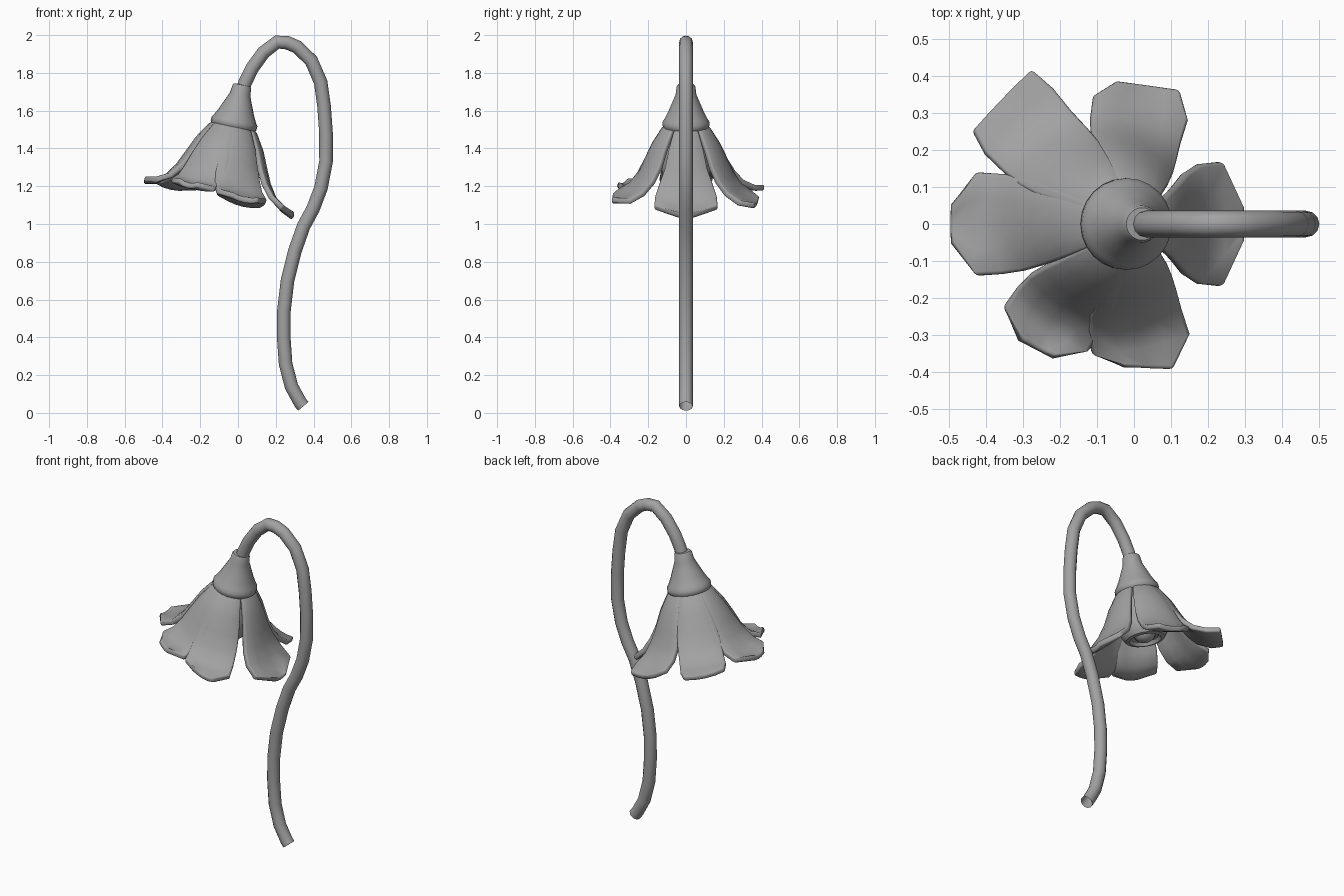
import bpy, bmesh, math
from mathutils import Matrix, Vector

if "Cube" in bpy.data.objects:
    bpy.data.objects.remove(bpy.data.objects["Cube"], do_unlink=True)

grey = bpy.data.materials.new("plain_grey")
grey.use_nodes = True
grey.diffuse_color = (0.36, 0.36, 0.36, 1)
grey.node_tree.nodes["Principled BSDF"].inputs["Base Color"].default_value = grey.diffuse_color

TILT = math.radians(12)
NECK = Vector((0.021, 0, 1.73))


def add_object(name, bm, angle=40):
    """Turn a bmesh into an object hanging from the tilted neck."""
    bmesh.ops.recalc_face_normals(bm, faces=bm.faces)
    mesh = bpy.data.meshes.new(name)
    bm.to_mesh(mesh)
    bm.free()
    mesh.materials.append(grey)
    obj = bpy.data.objects.new(name, mesh)
    bpy.context.collection.objects.link(obj)
    obj.location = NECK
    obj.rotation_euler = (0, TILT, 0)
    bpy.ops.object.select_all(action='DESELECT')
    obj.select_set(True)
    bpy.context.view_layer.objects.active = obj
    bpy.ops.object.shade_smooth_by_angle(angle=math.radians(angle))
    return obj


def lathe(name, profile, steps=24):
    """Spin (radius, depth) points round the flower axis."""
    bm = bmesh.new()
    verts = [bm.verts.new((r, 0, -d)) for r, d in profile]
    edges = [bm.edges.new(pair) for pair in zip(verts, verts[1:])]
    bmesh.ops.spin(bm, geom=verts + edges, cent=(0, 0, 0), axis=(0, 0, 1),
                   angle=math.tau, steps=steps)
    bmesh.ops.remove_doubles(bm, verts=bm.verts, dist=0.0005)
    return add_object(name, bm)


# Petal rows: radius, depth, half width, sideways roundness
ROWS = [(0.06, 0.19, 0.04, 0.012), (0.12, 0.24, 0.066, 0.02),
        (0.17, 0.32, 0.09, 0.026), (0.21, 0.41, 0.11, 0.028),
        (0.245, 0.48, 0.125, 0.025), (0.29, 0.54, 0.135, 0.018),
        (0.35, 0.58, 0.14, 0.008), (0.41, 0.597, 0.08, 0)]


def petal(name, degrees, widen, tip_width, stretch, skew, curl):
    bm = bmesh.new()
    grid = []
    for i, (r, d, w, drop) in enumerate(ROWS):
        flare = max(0, (i - 3) / 4)
        w *= 1 + widen * min(1, flare * 2)
        if i == len(ROWS) - 1:
            w = tip_width
        row = []
        for k in (-1, -0.5, 0, 0.5, 1):
            x = r - drop * k * k + (skew * k + stretch) * flare
            z = -d + curl * flare ** 3 - 0.016 * (1 - k * k) * flare
            row.append(bm.verts.new((x, w * k, z)))
        grid.append(row)
    for a, b in zip(grid, grid[1:]):
        for j in range(4):
            bm.faces.new((a[j], a[j + 1], b[j + 1], b[j]))
    bm.transform(Matrix.Rotation(math.radians(degrees), 4, 'Z'))
    obj = add_object(name, bm, 50)
    solid = obj.modifiers.new("thickness", 'SOLIDIFY')
    solid.thickness = 0.03
    solid.offset = 0
    bevel = obj.modifiers.new("soft_rim", 'BEVEL')
    bevel.width = 0.009
    bevel.segments = 2
    bevel.angle_limit = math.radians(50)


# Six petals: angle, widening, tip half width, stretch, skew, upward curl
for label, *shape in [("left", 0, 0.2, 0.045, 0, 0, -0.01),
                      ("back_left", 69, -0.05, 0.085, -0.01, -0.02, 0),
                      ("back_right", 128, -0.08, 0.115, 0.015, -0.015, 0.01),
                      ("right", 180, 0, 0.05, -0.008, 0, 0.012),
                      ("front_right", 243, -0.06, 0.05, -0.03, 0, 0.04),
                      ("front_left", 290, -0.03, 0.06, 0.005, 0.025, 0.025)]:
    petal(label + "_petal", *shape)

# Cap joining the stem and the petals
lathe("calyx", [(0, -0.01), (0.044, -0.006), (0.05, 0.004), (0.055, 0.045),
                (0.076, 0.095), (0.095, 0.14), (0.113, 0.175), (0.124, 0.192),
                (0.124, 0.214), (0.115, 0.226), (0, 0.226)])

# Ringed lamp inside the bell
lathe("lamp_core", [(0, 0.2), (0.06, 0.21), (0.105, 0.3), (0.135, 0.41),
                    (0.13, 0.47), (0.11, 0.5), (0.09, 0.505), (0.078, 0.485),
                    (0.06, 0.48), (0.047, 0.5), (0.025, 0.513), (0, 0.517)])

# Curved open-ended stem swept along a path
path = [(0.346, 0.035), (0.33, 0.054), (0.283, 0.14), (0.252, 0.26), (0.242, 0.4),
        (0.243, 0.54), (0.262, 0.7), (0.302, 0.86), (0.348, 0.99), (0.397, 1.08),
        (0.439, 1.19), (0.466, 1.33), (0.466, 1.48), (0.456, 1.62), (0.438, 1.75),
        (0.388, 1.865), (0.312, 1.938), (0.26, 1.96), (0.207, 1.963), (0.135, 1.908),
        (0.075, 1.825), (0.038, 1.75), (0.02, 1.69)]
curve = bpy.data.curves.new("stem", 'CURVE')
curve.dimensions = '3D'
curve.bevel_depth = 0.036
curve.bevel_resolution = 4
spline = curve.splines.new('POLY')
spline.points.add(len(path) - 1)
for point, (x, z) in zip(spline.points, path):
    point.co = (x, 0, z, 1)
spline.use_smooth = True
curve.materials.append(grey)
stem = bpy.data.objects.new("stem", curve)
bpy.context.collection.objects.link(stem)
